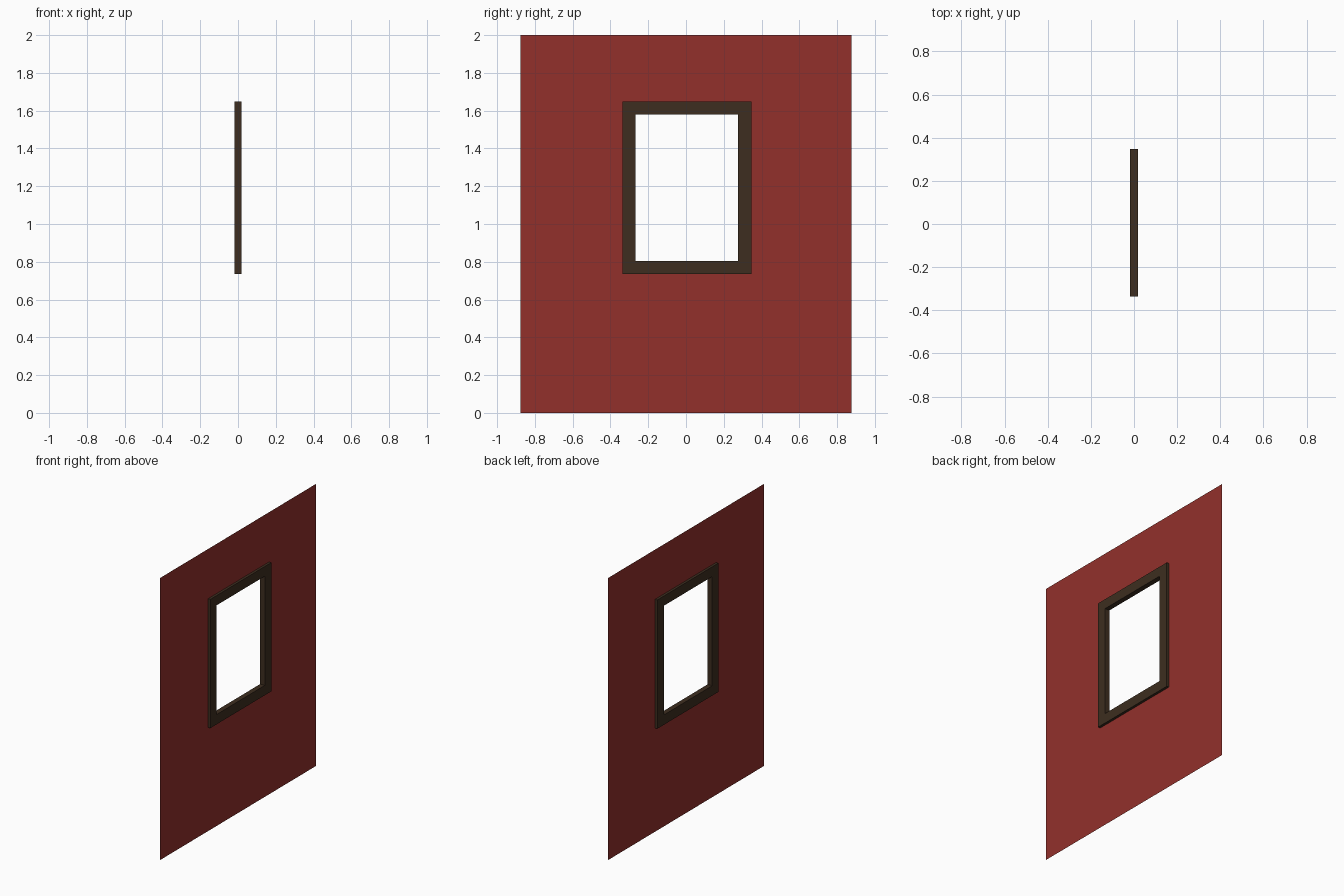
import bpy, bmesh

if "Cube" in bpy.data.objects:
    bpy.data.objects.remove(bpy.data.objects["Cube"])

def material(name, rgb):
    m = bpy.data.materials.new(name)
    m.diffuse_color = (*rgb, 1)
    m.use_nodes = True
    m.node_tree.nodes["Principled BSDF"].inputs["Base Color"].default_value = m.diffuse_color
    return m

def ring(name, outer, inner, mat, depth=0.0):
    """Rectangular ring in the YZ plane; rectangles are (y0, y1, z0, z1)."""
    bm = bmesh.new()
    def loop(r):
        y0, y1, z0, z1 = r
        return [bm.verts.new((-depth / 2, y, z))
                for y, z in ((y0, z0), (y1, z0), (y1, z1), (y0, z1))]
    a, b = loop(outer), loop(inner)
    for i in range(4):
        j = (i + 1) % 4
        bm.faces.new((a[i], a[j], b[j], b[i]))
    if depth:
        ext = bmesh.ops.extrude_face_region(bm, geom=bm.faces[:], use_keep_orig=True)
        moved = [g for g in ext["geom"] if isinstance(g, bmesh.types.BMVert)]
        bmesh.ops.translate(bm, verts=moved, vec=(depth, 0, 0))
        bmesh.ops.recalc_face_normals(bm, faces=bm.faces[:])
    me = bpy.data.meshes.new(name)
    bm.to_mesh(me)
    bm.free()
    me.materials.append(mat)
    ob = bpy.data.objects.new(name, me)
    bpy.context.collection.objects.link(ob)
    return ob

red = material("red_wall", (0.29, 0.03, 0.024))
brown = material("dark_wood", (0.047, 0.027, 0.014))

# Paper-thin wall panel, opening edge hidden inside the frame
ring("wall", (-0.876, 0.876, 0, 2), (-0.275, 0.282, 0.797, 1.587), red)
# Window frame
ring("window_frame", (-0.336, 0.347, 0.735, 1.648),
     (-0.267, 0.274, 0.805, 1.579), brown, depth=0.036)
